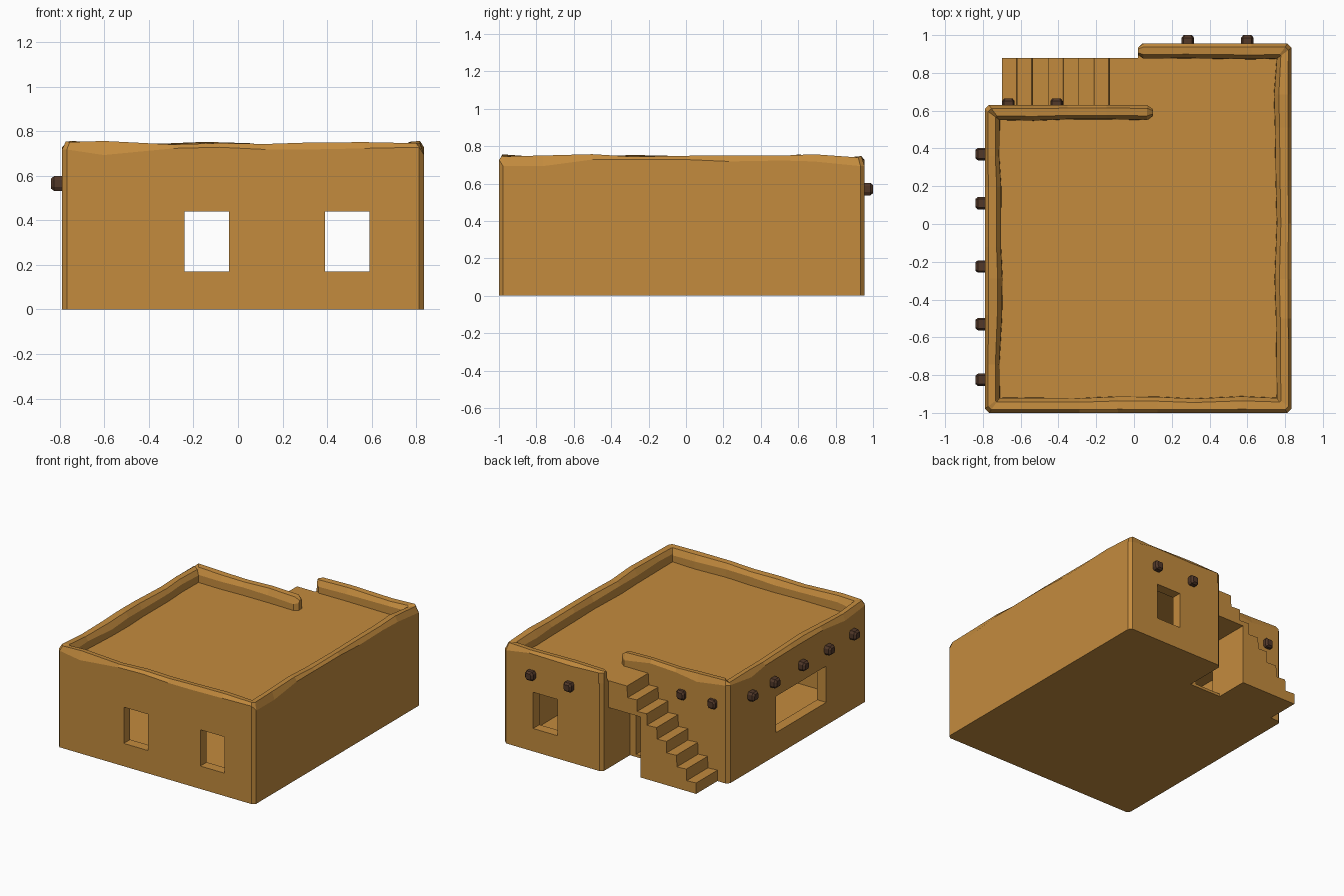
import bpy, bmesh, random
from mathutils import Vector

if "Cube" in bpy.data.objects:
    bpy.data.objects.remove(bpy.data.objects["Cube"])

random.seed(7)
ROOF = 0.65      # height of the flat roof and stair landing
WALL = 0.075     # wall thickness
WIN = (0.17, 0.44)


def material(name, rgb):
    m = bpy.data.materials.new(name)
    m.diffuse_color = (*rgb, 1)
    m.use_nodes = True
    m.node_tree.nodes["Principled BSDF"].inputs["Base Color"].default_value = m.diffuse_color
    return m


CLAY = material("ochre clay", (0.55, 0.26, 0.048))
WOOD = material("dark timber", (0.085, 0.040, 0.022))


def finish(bm, name, mat):
    bmesh.ops.remove_doubles(bm, verts=bm.verts, dist=0.0005)
    bmesh.ops.recalc_face_normals(bm, faces=bm.faces)
    me = bpy.data.meshes.new(name)
    bm.to_mesh(me)
    bm.free()
    ob = bpy.data.objects.new(name, me)
    bpy.context.collection.objects.link(ob)
    me.materials.append(mat)
    return ob


def prism(name, pts, offset, mat=CLAY):
    """Extrude a closed outline of 3D points along an offset."""
    bm = bmesh.new()
    face = bm.faces.new([bm.verts.new(p) for p in pts])
    ext = bmesh.ops.extrude_face_region(bm, geom=[face], use_keep_orig=True)
    verts = [g for g in ext["geom"] if isinstance(g, bmesh.types.BMVert)]
    bmesh.ops.translate(bm, verts=verts, vec=Vector(offset))
    return finish(bm, name, mat)


def box(name, x, y, z, mat=CLAY):
    pts = [(x[0], y[0], z[0]), (x[1], y[0], z[0]), (x[1], y[1], z[0]), (x[0], y[1], z[0])]
    return prism(name, pts, (0, 0, z[1] - z[0]), mat)


def cut(target, cutter):
    cutter.hide_render = True
    mod = target.modifiers.new("cut", "BOOLEAN")
    mod.operation = "DIFFERENCE"
    mod.solver = "EXACT"
    mod.object = cutter
    bpy.context.view_layer.objects.active = target
    bpy.ops.object.modifier_apply(modifier=mod.name)
    bpy.data.objects.remove(cutter, do_unlink=True)


# House body: L-shaped block with chipped corners
X0, X1, XW = -0.79, 0.835, 0.02
Y0, Y1, YW = -1.0, 0.955, 0.63
c = 0.022
outline = [(X0, Y0 + c), (X0 + c, Y0), (X1 - c, Y0), (X1, Y0 + c), (X1, Y1 - c), (X1 - c, Y1),
           (XW + c, Y1), (XW, Y1 - c), (XW, YW), (X0 + c, YW), (X0, YW - c)]
house = prism("house_walls", [(x, y, 0) for x, y in outline], (0, 0, ROOF))

# Hollow room and openings
w = WALL
room = [(X0 + w, Y0 + w), (X1 - w, Y0 + w), (X1 - w, Y1 - w),
        (XW + w, Y1 - w), (XW + w, YW - w), (X0 + w, YW - w)]
cut(house, prism("room_cutter", [(x, y, 0.02) for x, y in room], (0, 0, 0.57)))
for x in [(-0.24, -0.04), (0.39, 0.59)]:
    cut(house, box("front_window_cutter", x, (-1.1, -0.88), WIN))
cut(house, box("back_window_cutter", (0.39, 0.59), (0.85, 1.1), WIN))
cut(house, box("side_window_cutter", (-0.9, -0.67), (-0.52, 0.07), WIN))
cut(house, box("door_cutter", (-0.24, -0.03), (0.5, 0.7), (0.02, 0.45)))

# Stairs with landing, bridging over the doorway
steps = 7
prof = [(-0.70, 0)]
for i in range(steps + 1):
    x = -0.70 + 0.57 * i / steps
    z = ROOF * (i + 1) / (steps + 1)
    prof += [(x, z)]
    if i < steps:
        prof += [(x + 0.57 / steps + random.uniform(-0.006, 0.002), z - 0.004)]
prof += [(XW + 0.01, ROOF), (XW + 0.01, 0.45), (-0.24, 0.45), (-0.24, 0)]
prism("stairs", [(x, 0.625, z) for x, z in prof], (0, 0.255, 0))

# Worn parapet: section swept along the roof edge
path = [Vector(p) for p in [(0.07, YW), (X0, YW), (X0, Y0), (X1, Y0), (X1, Y1), (0.05, Y1)]]
T = 0.08


def left(d):
    return Vector((-d.y, d.x))


stations = []    # (outer point, inner point)
dirs = [(b - a).normalized() for a, b in zip(path, path[1:])]
for i, d in enumerate(dirs):
    a, b = path[i], path[i + 1]
    n = max(3, round((b - a).length / 0.24))
    if i:
        stations.append((a + d * c, a + (left(d) + left(dirs[i - 1])) * T))
    else:
        stations.append((a, a + left(d) * T))
    for k in range(1, n):
        p = a.lerp(b, (k + random.uniform(-0.25, 0.25)) / n)
        stations.append((p, p + left(d) * (T + random.uniform(-0.005, 0.015))))
    if i < len(dirs) - 1:
        stations.append((b - d * c, b + (left(d) + left(dirs[i + 1])) * T))
    else:
        stations.append((b, b + left(d) * T))


def section(bm, o, i, squeeze=1.0):
    chip = random.choice([0.0, 0.005, 0.01, 0.035])
    top = 0.745 + random.uniform(-0.008, 0.012) - (1 - squeeze) * 0.03
    rows = [(0, ROOF), (0, 0.728 - chip), (0.22, top), (0.72, top - 0.004),
            (0.98, 0.715 - random.uniform(0, 0.02)), (1, ROOF)]
    return [bm.verts.new((*o.lerp(i, 0.5 + (f - 0.5) * squeeze), min(z, top))) for f, z in rows]


bm = bmesh.new()
rings = [section(bm, o, i) for o, i in stations]
for end, d in ((0, -dirs[0]), (-1, dirs[-1])):
    o, i = stations[end]
    ring = section(bm, o + d * 0.03, i + d * 0.03, 0.45)
    rings.insert(0 if end == 0 else len(rings), ring)
for r, s in zip(rings, rings[1:]):
    for k in range(5):
        bm.faces.new((r[k], r[k + 1], s[k + 1], s[k]))
bm.faces.new(rings[0])
bm.faces.new(rings[-1])
finish(bm, "parapet", CLAY)


# Projecting roof beams with chamfered ends
def beam(name, base, d, length):
    bm = bmesh.new()
    d = Vector(d)
    side = Vector((-d.y, d.x, 0))
    up = Vector((0, 0, 1))
    rings = []
    for t, h in ((-0.03, 0.033), (length - 0.014, 0.033), (length, 0.022)):
        rings.append([bm.verts.new(Vector(base) + d * t + side * (h * u) + up * (h * v))
                      for u, v in ((-1, -0.5), (-0.7, -1), (0.7, -1), (1, -0.5),
                                   (1, 0.5), (0.7, 1), (-0.7, 1), (-1, 0.5))])
    for r, s in zip(rings, rings[1:]):
        for k in range(8):
            bm.faces.new((r[k], r[(k + 1) % 8], s[(k + 1) % 8], s[k]))
    bm.faces.new(rings[0])
    bm.faces.new(rings[-1])
    finish(bm, name, WOOD)


for y in (0.37, 0.11, -0.225, -0.53, -0.825):
    beam("side_beam", (X0, y, 0.565), (-1, 0, 0), 0.05)
for x in (0.285, 0.60):
    beam("back_beam", (x, Y1, 0.57), (0, 1, 0), 0.045)
for x in (-0.665, -0.41):
    beam("stair_beam", (x, YW, 0.57), (0, 1, 0), 0.035)
